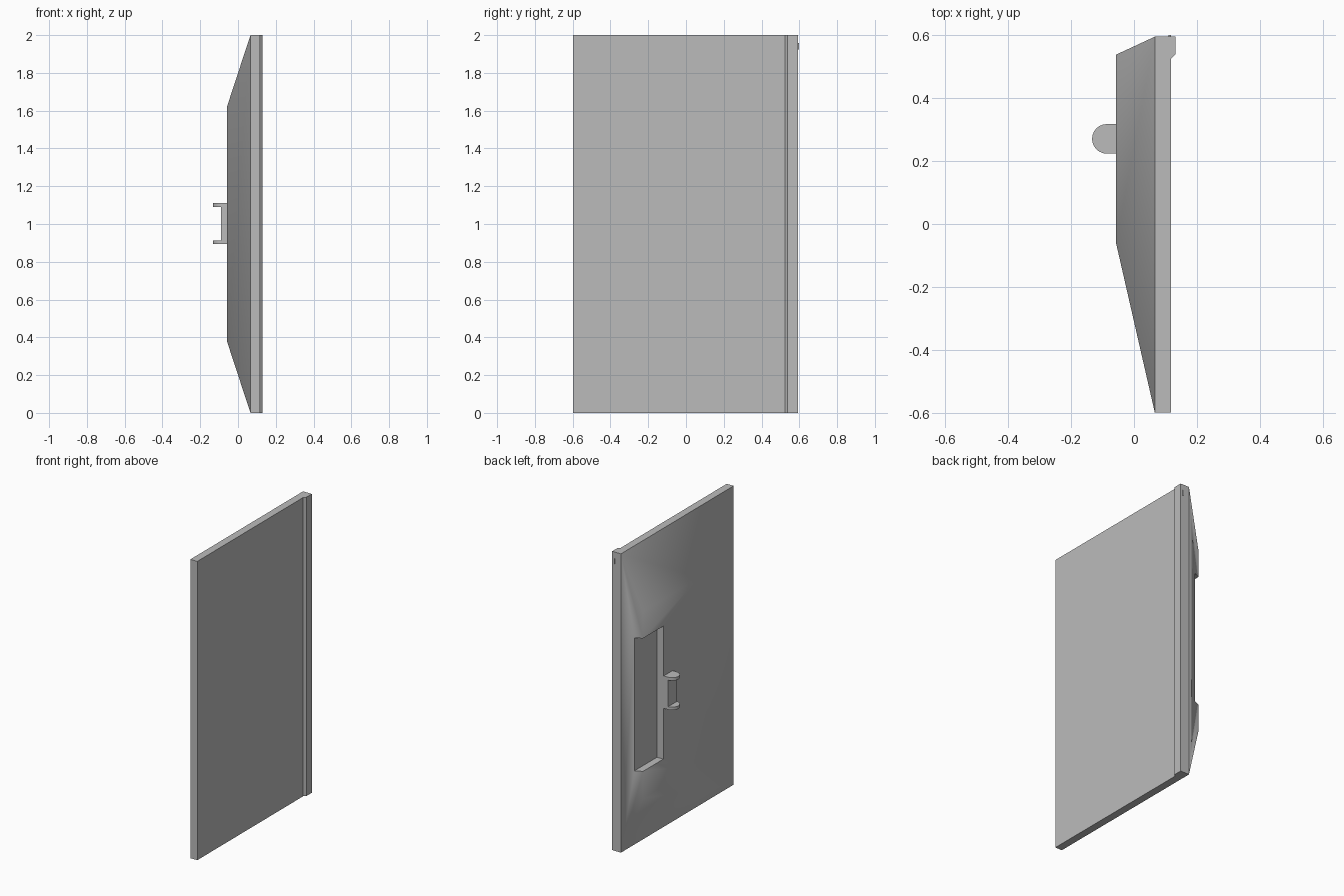
import bpy, bmesh, math
from mathutils import Vector

cube = bpy.data.objects.get("Cube")
if cube:
    bpy.data.objects.remove(cube, do_unlink=True)

grey = bpy.data.materials.new("plain grey")
grey.use_nodes = True
colour = (0.5, 0.5, 0.5, 1)
grey.diffuse_color = colour
grey.node_tree.nodes["Principled BSDF"].inputs["Base Color"].default_value = colour


def finish(name, bm):
    bmesh.ops.recalc_face_normals(bm, faces=bm.faces[:])
    mesh = bpy.data.meshes.new(name)
    bm.to_mesh(mesh)
    bm.free()
    mesh.materials.append(grey)
    obj = bpy.data.objects.new(name, mesh)
    bpy.context.collection.objects.link(obj)
    return obj


def prism(name, outline, z0, z1):
    """Extrude an (x, y) outline from z0 up to z1."""
    bm = bmesh.new()
    face = bm.faces.new([bm.verts.new((x, y, z0)) for x, y in outline])
    grown = bmesh.ops.extrude_face_region(bm, geom=[face])["geom"]
    top = [v for v in grown if isinstance(v, bmesh.types.BMVert)]
    bmesh.ops.translate(bm, verts=top, vec=Vector((0, 0, z1 - z0)))
    return finish(name, bm)


def box(name, x0, x1, y0, y1, z0, z1):
    return prism(name, [(x0, y0), (x1, y0), (x1, y1), (x0, y1)], z0, z1)


# Flat panel with the raised lip along one edge
FRONT, BACK = -0.598, 0.594
prism("panel", [(0.066, FRONT), (0.117, FRONT), (0.117, 0.523),
                (0.131, 0.537), (0.131, BACK), (0.066, BACK)], 0, 2)

# Tapered housing behind the panel
bm = bmesh.new()
rings = []
for x, y0, y1, z0, z1 in ((0.066, FRONT, BACK, 0, 2),
                          (-0.057, -0.06, 0.537, 0.375, 1.625)):
    ring = [bm.verts.new((x, y, z)) for y, z in
            ((y0, z0), (y1, z0), (y1, z1), (y0, z1))]
    bm.faces.new(ring)
    rings.append(ring)
for i in range(4):
    j = (i + 1) % 4
    bm.faces.new((rings[0][i], rings[0][j], rings[1][j], rings[1][i]))
housing = finish("tapered_housing", bm)

# Recess open to the side of the housing
cutter = box("recess_cutter", -0.3, -0.01, 0.322, 0.8, 0.555, 1.445)
cutter.hide_render = True
cut = housing.modifiers.new("recess", "BOOLEAN")
cut.operation = "DIFFERENCE"
cut.solver = "EXACT"
cut.object = cutter
bpy.context.view_layer.objects.active = housing
bpy.ops.object.modifier_apply(modifier=cut.name)
bpy.data.objects.remove(cutter, do_unlink=True)

# Outer skin is smooth, recess walls and the hidden base stay flat
for p in housing.data.polygons:
    n = p.normal
    wall = max(abs(n.y), abs(n.z)) > 0.99
    floor = n.x < -0.99 and p.center.x > -0.03
    p.use_smooth = not (wall or floor or n.x > 0.5)

# Cable holder: a web between two rounded flanges
MID, R = 0.27, 0.047
rounded = [(-0.05, MID - R), (-0.05, MID + R)]
for i in range(13):
    a = math.pi * i / 12
    rounded.append((-0.086 - R * math.sin(a), MID + R * math.cos(a)))
box("holder_web", -0.09, -0.05, MID - R, MID + R, 0.9, 1.1)
for name, z in (("holder_lower_flange", 0.893), ("holder_upper_flange", 1.09)):
    prism(name, rounded, z, z + 0.02)

# Small button on the lip edge
box("edge_button", 0.11, 0.118, 0.59, 0.599, 1.923, 1.957)
